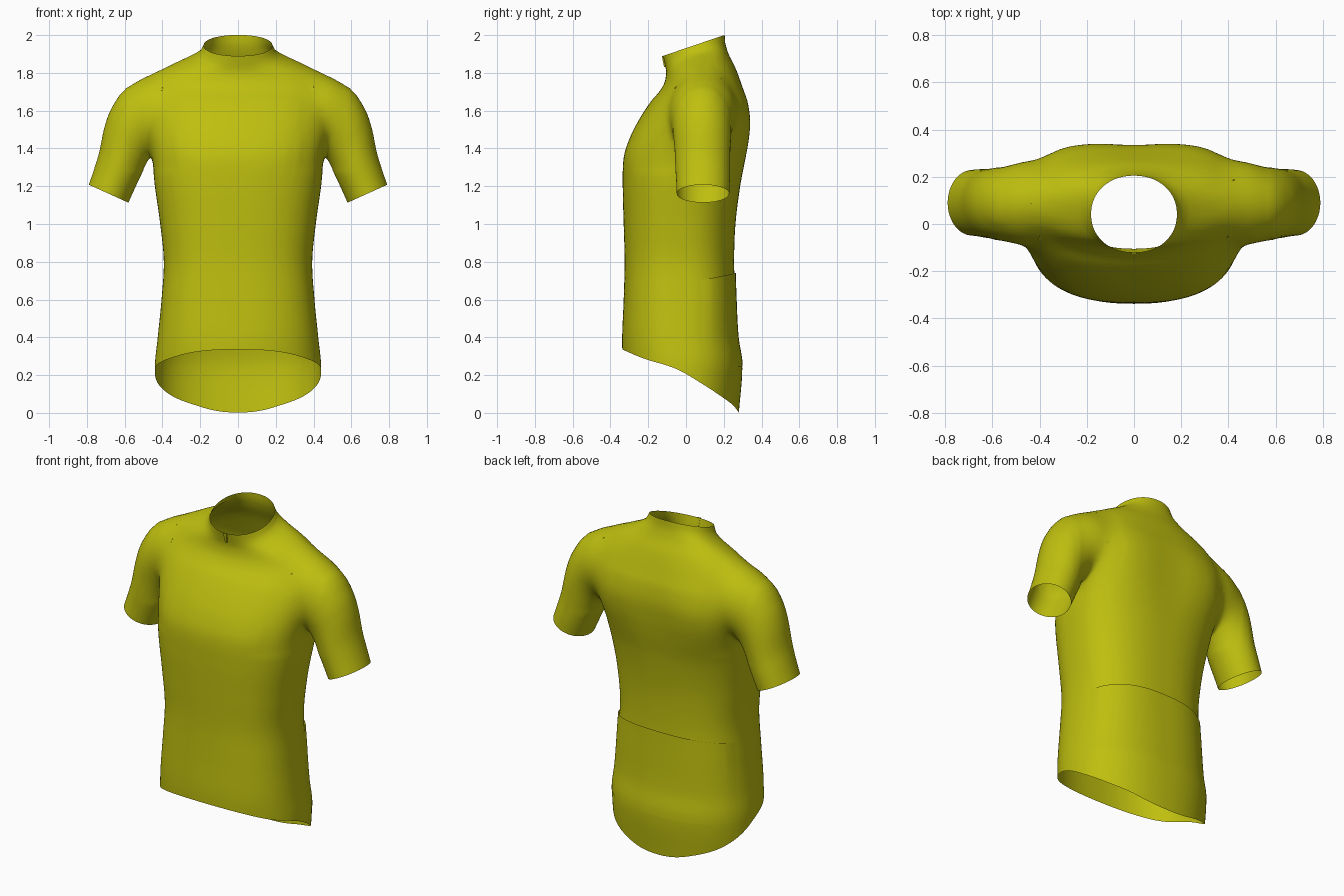
import bpy, bmesh, math
from mathutils import Vector

if "Cube" in bpy.data.objects:
    bpy.data.objects.remove(bpy.data.objects["Cube"])

fabric = bpy.data.materials.new("olive yellow fabric")
fabric.diffuse_color = (0.52, 0.52, 0.005, 1)
fabric.use_nodes = True
fabric.node_tree.nodes["Principled BSDF"].inputs["Base Color"].default_value = fabric.diffuse_color

# Torso sections: height, half width, front y, back y, squareness, tilt
TORSO = [
    (0.00, .435, -.330, .280, 2.2, 0), (0.25, .440, -.335, .298, 2.3, 0),
    (0.40, .425, -.338, .275, 2.4, 0), (0.60, .405, -.330, .262, 2.5, 0),
    (0.80, .393, -.325, .255, 2.5, 0), (1.00, .412, -.330, .262, 2.5, 0),
    (1.20, .440, -.335, .288, 2.5, 0), (1.35, .455, -.330, .320, 2.5, 0),
    (1.45, .475, -.300, .338, 2.4, 0), (1.55, .495, -.250, .345, 2.3, 0),
    (1.65, .510, -.185, .330, 2.2, 0), (1.70, .510, -.145, .310, 2.1, .02),
    (1.75, .495, -.118, .288, 2.0, .06), (1.80, .445, -.108, .262, 1.9, .15),
    (1.85, .330, -.105, .230, 2.0, .25), (1.885, .25, -.108, .215, 2.1, .32),
    (1.91, .205, -.112, .208, 2.2, .34), (1.955, .182, -.122, .205, 2.1, .34)]
# Hem height by depth
HEM = [(-.34, .337), (-.23, .29), (-.05, .232), (.10, .145), (.20, .078), (.25, .04), (.28, .002)]
# Sleeve stations: step, outer x, z, inner x, z, centre y, half depth
SLEEVE = [
    (0, .33, 1.785, .36, 1.42, .09, .16), (1, .46, 1.795, .42, 1.39, .09, .185),
    (2, .58, 1.735, .45, 1.365, .085, .170), (3, .663, 1.625, .465, 1.345, .085, .158),
    (4, .705, 1.52, .487, 1.31, .087, .15), (5, .735, 1.38, .522, 1.24, .088, .145),
    (6, .762, 1.29, .552, 1.175, .09, .142), (7, .79, 1.208, .58, 1.113, .09, .139)]


def curve(table, t):
    """Smooth interpolation of a table keyed by its first column."""
    t = min(max(t, table[0][0]), table[-1][0])
    i = 0
    while i < len(table) - 2 and t > table[i + 1][0]:
        i += 1
    a, b = table[i], table[i + 1]
    p, q = table[max(i - 1, 0)], table[min(i + 2, len(table) - 1)]
    d = b[0] - a[0]
    u = (t - a[0]) / d
    out = []
    for k in range(1, len(a)):
        m0 = (b[k] - p[k]) / (b[0] - p[0]) * d
        m1 = (q[k] - a[k]) / (q[0] - a[0]) * d
        out.append((2*u**3 - 3*u*u + 1) * a[k] + (u**3 - 2*u*u + u) * m0
                   + (3*u*u - 2*u**3) * b[k] + (u**3 - u*u) * m1)
    return out


def spow(v, e):
    return math.copysign(abs(v) ** e, v)


def torso_point(a, z, off=0.0):
    w, yf, yb, n, tilt = curve(TORSO, z)
    yc, h = (yf + yb) / 2, (yb - yf) / 2
    blade = math.exp(-((z - 1.5) / .2) ** 2)  # broad shoulder blades
    if math.sin(a) > 0:
        n += .8 * blade
    x = (w + off) * spow(math.cos(a), 2 / n)
    y = yc + (h + off) * spow(math.sin(a), 2 / n)
    if y > yc:  # shallow spine groove
        y -= .011 * math.exp(-(x / .13) ** 2) * blade
    return Vector((x, y, z + tilt * (y - .07)))


def hem_height(a):
    z = .2
    for _ in range(14):
        z = .5 * z + .5 * curve(HEM, torso_point(a, z).y)[0]
    return z


def finish(name, bm):
    me = bpy.data.meshes.new(name)
    bm.to_mesh(me)
    bm.free()
    me.materials.append(fabric)
    for p in me.polygons:
        p.use_smooth = True
    ob = bpy.data.objects.new(name, me)
    bpy.context.collection.objects.link(ob)
    return ob


def loft(bm, rings):
    """Closed tube with fan caps; returns the centres of both caps."""
    vs = [[bm.verts.new(p) for p in r] for r in rings]
    n = len(vs[0])
    for r, s in zip(vs, vs[1:]):
        for i in range(n):
            j = (i + 1) % n
            bm.faces.new((r[i], r[j], s[j], s[i]))
    centres = []
    for r in (vs[0], vs[-1]):
        c = sum((v.co for v in r), Vector()) / n
        centres.append(c)
        cv = bm.verts.new(c)
        for i in range(n):
            bm.faces.new((r[i], r[(i + 1) % n], cv))
    return centres


def sheet(name, nu, nv, fn):
    """Open grid patch from a function of u, v in 0..1."""
    bm = bmesh.new()
    g = [[bm.verts.new(fn(i / nu, j / nv)) for i in range(nu + 1)] for j in range(nv + 1)]
    for j in range(nv):
        for i in range(nu):
            bm.faces.new((g[j][i], g[j][i+1], g[j+1][i+1], g[j+1][i]))
    return finish(name, bm)


# Torso with collar
N = 112
angles = [2 * math.pi * (i + .5) / N for i in range(N)]
hems = [hem_height(a) for a in angles]
rings = [[torso_point(a, h + (.75 - h) * k / 26) for a, h in zip(angles, hems)] for k in range(26)]
rings += [[torso_point(a, .75 + 1.205 * k / 56) for a in angles] for k in range(57)]
bm = bmesh.new()
caps = loft(bm, rings)
bmesh.ops.recalc_face_normals(bm, faces=bm.faces[:])
body = finish("jersey_body", bm)

# Sleeves
bm = bmesh.new()
for side in (1, -1):
    rings = []
    for k in range(37):
        ox, oz, ix, iz, yc, hy = curve(SLEEVE, 7 * k / 36)
        ring = []
        for i in range(56):
            a = 2 * math.pi * (i + .5) / 56
            c, s = math.cos(a), math.sin(a)
            ring.append(Vector((side * ((ox + ix) / 2 + c * (ox - ix) / 2), yc + s * hy,
                                (oz + iz) / 2 + c * (oz - iz) / 2)))
        rings.append(ring)
    caps.append(loft(bm, rings)[1])
bmesh.ops.recalc_face_normals(bm, faces=bm.faces[:])
sleeves = finish("sleeves", bm)

# Merge sleeves into the torso
mod = body.modifiers.new("join sleeves", 'BOOLEAN')
mod.operation = 'UNION'
mod.solver = 'EXACT'
mod.object = sleeves
bpy.context.view_layer.objects.active = body
bpy.ops.object.modifier_apply(modifier=mod.name)
bpy.data.objects.remove(sleeves)

# Open the hem, neck and cuffs, then soften the armhole joins
bm = bmesh.new()
bm.from_mesh(body.data)
ends = [v for v in bm.verts if any((v.co - c).length < 1e-3 for c in caps)]
bmesh.ops.delete(bm, geom=ends, context='VERTS')
near = [v for v in bm.verts if .25 < abs(v.co.x) < .62 and v.co.z > 1.28 and not v.is_boundary]
bmesh.ops.remove_doubles(bm, verts=near, dist=.007)
for lo, hi, steps in ((.28, .62, 6), (.33, .58, 14)):
    join = [v for v in bm.verts if lo < abs(v.co.x) < hi and v.co.z > 1.28 and not v.is_boundary]
    for _ in range(steps):
        bmesh.ops.smooth_vert(bm, verts=join, factor=.5,
                              use_axis_x=True, use_axis_y=True, use_axis_z=True)
bm.to_mesh(body.data)
bm.free()
for p in body.data.polygons:
    p.use_smooth = True


# Back pocket panel, standing slightly proud at its top edge
def pocket(u, v):
    a = .31 + (math.pi - .62) * u
    top = .705 + .035 * math.sin(math.pi * u)
    return torso_point(a, .245 + (top - .245) * v, .002 + .006 * v * min(1, 12 * min(u, 1 - u)))


sheet("back_pocket", 60, 16, pocket)


# Front zip strip
def zip_strip(u, v):
    z = .345 + 1.61 * v
    w, yf, yb, n, tilt = curve(TORSO, z)
    y = yf - .0015
    return Vector((.008 * (u - .5), y, z + tilt * (y - .07)))


sheet("front_zip", 2, 60, zip_strip)

# Zip pull at the collar
bm = bmesh.new()
bmesh.ops.create_cube(bm, size=1)
for v in bm.verts:
    v.co = Vector((v.co.x * (.022 if v.co.z > 0 else .012), v.co.y * .008 - .118 - .012 * v.co.z,
                   1.86 + v.co.z * .06))
pull = finish("zip_pull", bm)
for p in pull.data.polygons:
    p.use_smooth = False
